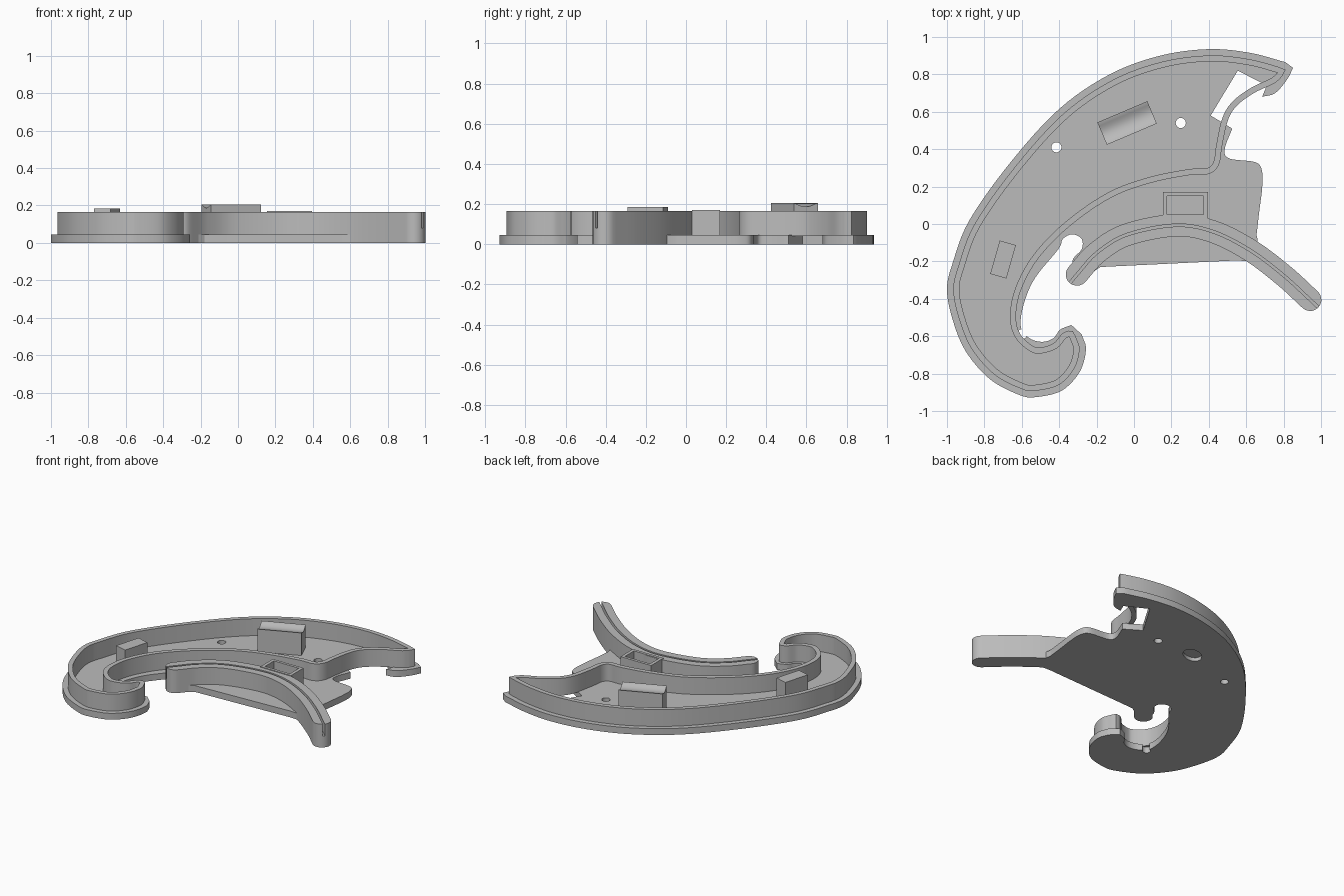
import bpy
import bmesh
from math import cos, sin, pi, radians
from mathutils import Vector, Matrix

cube = bpy.data.objects.get("Cube")
if cube:
    bpy.data.objects.remove(cube, do_unlink=True)

PLATE_TOP, WALL_TOP = 0.045, 0.165

grey = bpy.data.materials.new("plain_grey")
grey.use_nodes = True
colour = (0.5, 0.5, 0.5, 1)
grey.diffuse_color = colour
grey.node_tree.nodes["Principled BSDF"].inputs["Base Color"].default_value = colour


# ---- curve helpers ----
def spline(points, steps=6):
    """Smooth open curve through the points."""
    p = [Vector(q) for q in points]
    p = [2 * p[0] - p[1]] + p + [2 * p[-1] - p[-2]]
    out = []
    for a, b, c, d in zip(p, p[1:], p[2:], p[3:]):
        for i in range(steps):
            t = i / steps
            out.append(0.5 * (2 * b + (c - a) * t + (2 * a - 5 * b + 4 * c - d) * t * t
                              + (3 * b - a - 3 * c + d) * t ** 3))
    return out + [p[-2]]


def offset(line, distance, closed=False):
    """Shift a line to its left by the distance."""
    out, n = [], len(line)
    for i, q in enumerate(line):
        before = line[i - 1] if closed or i else q
        after = line[(i + 1) % n] if closed or i < n - 1 else q
        along = (after - before).normalized()
        out.append(q + distance * Vector((-along.y, along.x)))
    return out


def stadium(line, half):
    """Closed outline of a band around the line with round ends."""
    def cap(end, neighbour):
        d = (end - neighbour).normalized()
        side = Vector((d.y, -d.x))
        return [end + half * (side * cos(a) + d * sin(a))
                for a in (pi * k / 10 for k in range(1, 10))]
    return (offset(line, -half) + cap(line[-1], line[-2])
            + offset(line, half)[::-1] + cap(line[0], line[1]))


# ---- object helpers ----
def finish(name, bm):
    bmesh.ops.recalc_face_normals(bm, faces=bm.faces)
    mesh = bpy.data.meshes.new(name)
    bm.to_mesh(mesh)
    bm.free()
    mesh.materials.append(grey)
    obj = bpy.data.objects.new(name, mesh)
    bpy.context.collection.objects.link(obj)
    return obj


def prism(name, outline, low, high):
    bm = bmesh.new()
    face = bm.faces.new([bm.verts.new((q[0], q[1], low)) for q in outline])
    top = bmesh.ops.extrude_face_region(bm, geom=[face])["geom"]
    verts = [v for v in top if isinstance(v, bmesh.types.BMVert)]
    bmesh.ops.translate(bm, verts=verts, vec=(0, 0, high - low))
    return finish(name, bm)


def ring(name, outer, inner, low, high):
    """Closed wall between two matching outlines."""
    bm = bmesh.new()
    loops = [[bm.verts.new((q[0], q[1], z)) for q in line]
             for line, z in ((outer, low), (outer, high), (inner, high), (inner, low))]
    n = len(outer)
    for a, b in zip(loops, loops[1:] + loops[:1]):
        for i in range(n):
            j = (i + 1) % n
            bm.faces.new((a[i], a[j], b[j], b[i]))
    return finish(name, bm)


def ellipse(x, y, rx, ry, turn=0):
    spin = Matrix.Rotation(radians(turn), 2)
    return [Vector((x, y)) + spin @ Vector((rx * cos(k * pi / 16), ry * sin(k * pi / 16)))
            for k in range(32)]


def rectangle(x, y, width, depth):
    return [(x + sx * width / 2, y + sy * depth / 2)
            for sx, sy in ((-1, -1), (1, -1), (1, 1), (-1, 1))]


def cut(obj, cutter):
    cutter.hide_render = True
    mod = obj.modifiers.new("cut", 'BOOLEAN')
    mod.operation, mod.solver, mod.object = 'DIFFERENCE', 'EXACT', cutter
    bpy.context.view_layer.objects.active = obj
    bpy.ops.object.modifier_apply(modifier=mod.name)
    bpy.data.objects.remove(cutter, do_unlink=True)


def block(name, x, y, width, depth, top, turn, dip=0.0):
    """Upright block, turned about z, whose top can be hollowed along its length."""
    steps = 12
    profile = [(depth / 2, 0), (-depth / 2, 0)]
    for k in range(steps + 1):
        t = 2 * k / steps - 1
        height = top - PLATE_TOP - (dip * cos(t * pi / 1.8) if abs(t) < 0.9 else 0)
        profile.append((t * depth / 2, height))
    bm = bmesh.new()
    ends = [[bm.verts.new((sx * width / 2, py, pz)) for py, pz in profile] for sx in (-1, 1)]
    for end in ends:
        bm.faces.new(end)
    for i in range(len(profile)):
        bm.faces.new((ends[0][i], ends[0][i - 1], ends[1][i - 1], ends[1][i]))
    obj = finish(name, bm)
    obj.location = (x, y, PLATE_TOP)
    obj.rotation_euler.z = radians(turn)
    return obj


# ---- base plate outline ----
outer_arc = spline([(.81, .865), (.62, .915), (.4, .935), (.14, .9), (-.13, .8), (-.4, .615),
                    (-.66, .33), (-.88, .02), (-.97, -.21), (-1, -.35), (-.97, -.51),
                    (-.9, -.68), (-.77, -.83), (-.61, -.915), (-.52, -.925), (-.385, -.89),
                    (-.29, -.79), (-.257, -.67), (-.28, -.59)])
hook_and_bay = spline([(-.335, -.54), (-.395, -.565), (-.43, -.61), (-.49, -.63), (-.56, -.61),
                       (-.605, -.55), (-.59, -.43), (-.53, -.29), (-.405, -.135), (-.38, -.08),
                       (-.33, -.055), (-.28, -.08), (-.28, -.135), (-.33, -.2), (-.3, -.3),
                       (-.225, -.26), (-.18, -.23)])
arm_side = [(.54, -.195), (.66, -.2), (.66, -.08)]
right_side = spline([(.655, -.06), (.67, .07), (.685, .19), (.685, .28), (.65, .33), (.51, .35),
                     (.485, .4), (.525, .51)])
clip_notch = [(.41, .58), (.555, .82), (.71, .74)]
tip = spline([(.685, .68), (.755, .7), (.82, .775), (.85, .835)])
plate = prism("base_plate", outer_arc + hook_and_bay + arm_side + right_side + clip_notch + tip,
              0, PLATE_TOP)

# screw holes and the shallow oval recess underneath
for x, y in ((-.415, .41), (.25, .54), (-.6, -.59)):
    cut(plate, prism("hole_cutter", ellipse(x, y, .027, .027), -.1, .2))
cut(plate, prism("recess_cutter", ellipse(-.037, .54, .08, .055, 25), -.1, .025))

# ---- wall around the crescent ----
inner_arc = spline([(-.34, -.583), (-.375, -.6), (-.42, -.65), (-.49, -.675), (-.545, -.668),
                    (-.62, -.6), (-.647, -.497), (-.62, -.35), (-.525, -.175), (-.355, 0),
                    (-.13, .155), (.085, .235), (.3, .278), (.395, .283), (.44, .326),
                    (.455, .417), (.487, .56), (.54, .645), (.635, .715), (.74, .765),
                    (.78, .8)])
loop = offset(outer_arc, .05) + inner_arc
wall = ring("crescent_wall", offset(loop, -.016, True), offset(loop, .016, True),
            PLATE_TOP - .003, WALL_TOP)

# ---- curved arm with a slot along its top ----
arm_line = spline([(-.305, -.27), (-.2, -.155), (-.04, -.058), (.22, -.007), (.42, -.04),
                   (.62, -.14), (.8, -.275), (.942, -.405)], 8)
arm = prism("curved_arm", stadium(arm_line, .06), 0, WALL_TOP)
slot_line = ([2 * arm_line[0] - arm_line[4]] + arm_line
             + [arm_line[-1] + Vector((.08, -.075))])
cut(arm, prism("slot_cutter", stadium(slot_line, .007), .08, .3))

# ---- blocks and socket standing on the plate ----
block("large_block", -.037, .54, .29, .13, .205, 23, .018)
block("small_block", -.7, -.19, .09, .185, .185, -16)
ring("socket_frame", rectangle(.275, .1, .24, .14), rectangle(.275, .1, .195, .1),
     PLATE_TOP - .003, .17)

# ---- shading ----
bpy.ops.object.select_all(action='DESELECT')
for obj in bpy.context.collection.objects:
    if obj.type == 'MESH' and obj.data.materials and obj.data.materials[0] == grey:
        obj.select_set(True)
        bpy.context.view_layer.objects.active = obj
bpy.ops.object.shade_smooth_by_angle(angle=radians(30))
